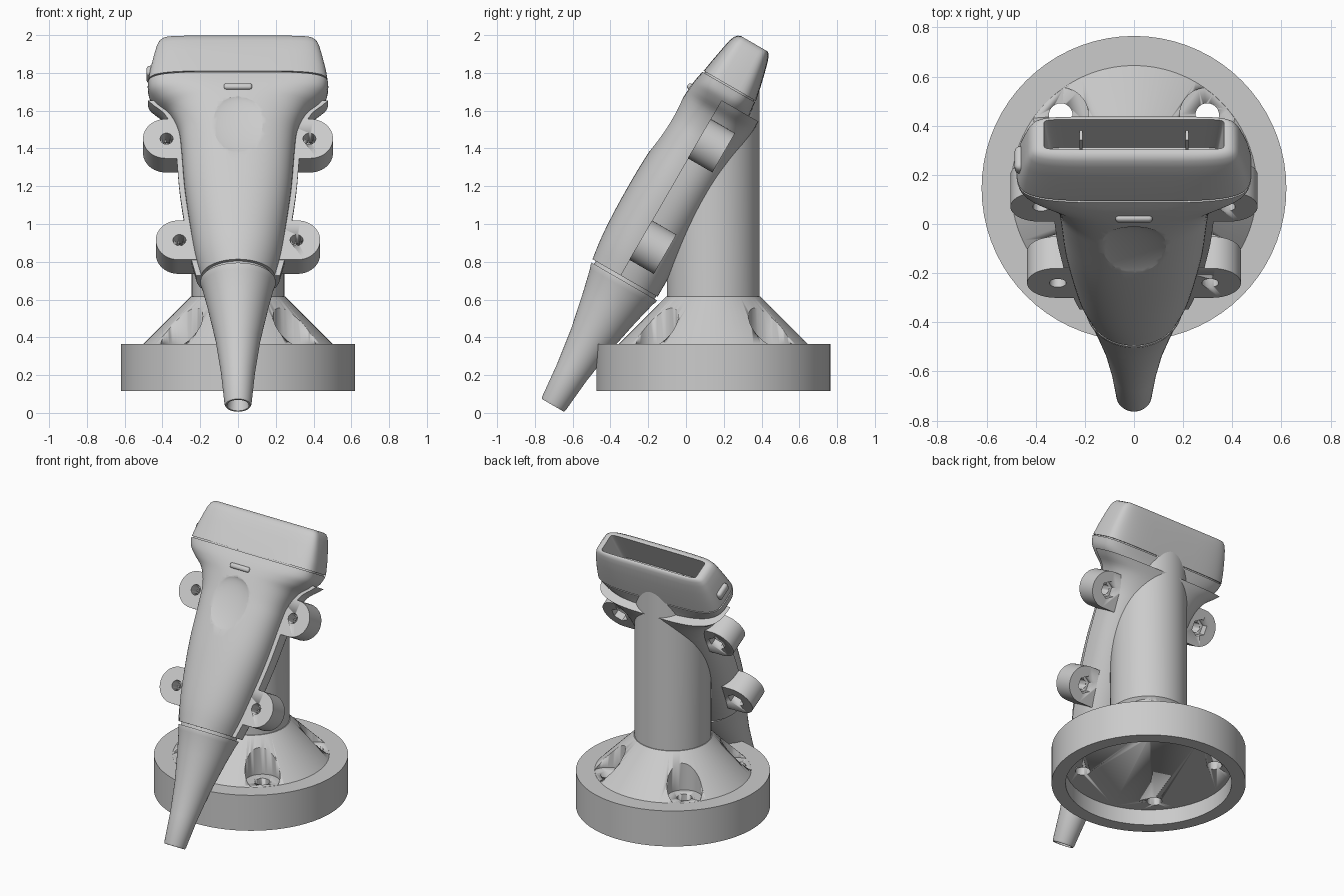
import bpy, bmesh, math
from mathutils import Matrix, Vector

if "Cube" in bpy.data.objects:
    bpy.data.objects.remove(bpy.data.objects["Cube"], do_unlink=True)

grey = bpy.data.materials.new("plain_grey")
grey.use_nodes = True
COLOUR = (0.6, 0.6, 0.6, 1)
grey.diffuse_color = COLOUR
grey.node_tree.nodes["Principled BSDF"].inputs["Base Color"].default_value = COLOUR

# Tilted frame of the handheld unit: local z runs up the handle, -y is its face
TILT = Matrix.Translation((0, -0.705, 0.04)) @ Matrix.Rotation(math.radians(-30), 4, "X")
STAND = Matrix.Translation((0, 0.145, 0))


def finish(bm, name, frame, angle=35):
    bmesh.ops.recalc_face_normals(bm, faces=bm.faces)
    mesh = bpy.data.meshes.new(name)
    bm.to_mesh(mesh)
    bm.free()
    mesh.transform(frame)
    mesh.materials.append(grey)
    ob = bpy.data.objects.new(name, mesh)
    bpy.context.collection.objects.link(ob)
    activate(ob)
    bpy.ops.object.shade_smooth_by_angle(angle=math.radians(angle))
    return ob


def activate(ob):
    bpy.ops.object.select_all(action="DESELECT")
    ob.select_set(True)
    bpy.context.view_layer.objects.active = ob


def cut(ob, cutter):
    activate(ob)
    mod = ob.modifiers.new("cut", "BOOLEAN")
    mod.operation, mod.object, mod.solver = "DIFFERENCE", cutter, "EXACT"
    bpy.ops.object.modifier_apply(modifier=mod.name)
    bpy.data.objects.remove(cutter, do_unlink=True)


def ring(z, w, front, back, n, count=72):
    """Superellipse cross-section."""
    mid, half = (back - front) / 2, (back + front) / 2
    pts = []
    for i in range(count):
        a = math.tau * i / count
        c, s = math.cos(a), math.sin(a)
        pts.append((w * math.copysign(abs(c) ** (2 / n), c),
                    mid + half * math.copysign(abs(s) ** (2 / n), s), z))
    return pts


def smooth(rows, steps=4):
    """Catmull-Rom interpolation of the stations."""
    out = []
    for i in range(len(rows) - 1):
        quad = [rows[max(i - 1, 0)], rows[i], rows[i + 1], rows[min(i + 2, len(rows) - 1)]]
        for k in range(steps):
            t = k / steps
            out.append([b + t / 2 * (c - a + t * (2 * a - 5 * b + 4 * c - d + t * (3 * (b - c) + d - a)))
                        for a, b, c, d in zip(*quad)])
    return out + [list(rows[-1])]


def loft(rows):
    bm = bmesh.new()
    loops = [[bm.verts.new(p) for p in ring(*r)] for r in rows]
    for lo, hi in zip(loops, loops[1:]):
        for i in range(len(lo)):
            j = (i + 1) % len(lo)
            bm.faces.new((lo[i], lo[j], hi[j], hi[i]))
    bm.faces.new(loops[0])
    bm.faces.new(loops[-1])
    return bm


def round_rows(pairs):
    return [(z, r, r, r, 2) for z, r in pairs]


def cylinder(name, frame, x, y, z0, z1, r, sides=40):
    bm = bmesh.new()
    bmesh.ops.create_cone(bm, cap_ends=True, segments=sides, radius1=r, radius2=r, depth=z1 - z0,
                          matrix=Matrix.Translation((x, y, (z0 + z1) / 2)))
    return finish(bm, name, frame)


def rounded_box(name, centre, size, bevel):
    bm = bmesh.new()
    bmesh.ops.create_cube(bm, size=1, matrix=Matrix.Translation(centre) @ Matrix.Diagonal((*size, 1)))
    if bevel:
        bmesh.ops.bevel(bm, geom=bm.edges[:], offset=bevel, segments=4, profile=0.5, affect="EDGES")
    return finish(bm, name, TILT, 40)


# Base: disc with hollow underside and a conical foot
base = finish(loft(round_rows([(0.225, 0.53), (0.115, 0.53), (0.115, 0.62), (0.365, 0.62),
                               (0.365, 0.5), (0.615, 0.25)])), "base", STAND)
for sx in (-1, 1):
    for sy in (-1, 1):
        cut(base, cylinder("pocket", STAND, sx * 0.298, sy * 0.298, 0.366, 0.7, 0.112))
        cut(base, cylinder("screw_hole", STAND, sx * 0.298, sy * 0.298, 0.1, 0.5, 0.048))

# Column, its top cut along the back of the cradle
bm = loft(round_rows([(0.6, 0.245), (2.0, 0.245)]))
bm.transform(TILT.inverted() @ STAND)
geom = bm.verts[:] + bm.edges[:] + bm.faces[:]
res = bmesh.ops.bisect_plane(bm, geom=geom, plane_co=(0, 0.1, 0), plane_no=(0, -1, 0), clear_outer=True)
bmesh.ops.holes_fill(bm, edges=[e for e in bm.edges if e.is_boundary])
finish(bm, "column", TILT)

# Handle body, flaring into the head: height, half width, front, back, squareness
BODY = [(0.775, 0.195, 0.205, 0.17, 2.0), (0.9, 0.225, 0.222, 0.17, 2.1), (1.07, 0.252, 0.232, 0.17, 2.2),
        (1.3, 0.282, 0.234, 0.17, 2.3), (1.54, 0.3, 0.224, 0.17, 2.4), (1.66, 0.315, 0.219, 0.165, 2.4),
        (1.76, 0.36, 0.217, 0.155, 2.5), (1.82, 0.425, 0.214, 0.142, 2.8), (1.87, 0.466, 0.208, 0.132, 3.4),
        (1.925, 0.478, 0.197, 0.126, 4.2)]
body = finish(loft(smooth(BODY)), "handle_body", TILT, 50)

# Thumb hollow on the face
bm = bmesh.new()
bmesh.ops.create_uvsphere(bm, u_segments=48, v_segments=24, radius=1)
bm.transform(Matrix.Translation((0, -0.245, 1.57)) @ Matrix.Rotation(math.radians(-5), 4, "X")
             @ Matrix.Diagonal((0.19, 0.045, 0.2, 1)))
cut(body, finish(bm, "thumb_hollow", TILT))

# Seam core and head shell with a deep window in its end
finish(loft([(1.91, 0.466, 0.186, 0.116, 4.2), (1.95, 0.466, 0.186, 0.116, 4.2)]), "seam", TILT)
HEAD = [(1.933, 0.476, 0.194, 0.126, 4.4), (2.0, 0.466, 0.183, 0.112, 4.6), (2.08, 0.448, 0.168, 0.093, 5),
        (2.14, 0.432, 0.156, 0.077, 5.5), (2.17, 0.419, 0.144, 0.066, 6), (2.185, 0.403, 0.13, 0.057, 7),
        (2.191, 0.385, 0.113, 0.047, 9), (2.191, 0.367, 0.1, 0.04, 14), (1.98, 0.345, 0.09, 0.03, 14)]
finish(loft(HEAD), "head_shell", TILT)
for sx in (-1, 1):
    rounded_box("window_rib", (sx * 0.215, 0.02, 2.04), (0.012, 0.06, 0.14), 0)

# Small face light and side button
rounded_box("face_light", (0, -0.214, 1.825), (0.15, 0.03, 0.034), 0.014)
rounded_box("side_button", (-0.463, -0.04, 2.0), (0.045, 0.11, 0.06), 0.02)

# Tapered cable sleeve with a hollow end and a collar
finish(loft(round_rows([(0.06, 0.05), (0, 0.058), (0, 0.067), (0.012, 0.072), (0.2, 0.09), (0.4, 0.119),
                        (0.6, 0.161), (0.725, 0.191), (0.745, 0.199), (0.757, 0.199)])),
       "cable_sleeve", TILT)
finish(loft(round_rows([(0.74, 0.185), (0.79, 0.185)])), "collar", TILT)

# Cradle: an offset of the body, open toward the face
rows = [(z, w + 0.028, f + 0.02, 0.193, n + 0.3) for z, w, f, b, n in smooth(BODY) if z < 1.85]
bm = loft(rows)
geom = bm.verts[:] + bm.edges[:] + bm.faces[:]
bmesh.ops.bisect_plane(bm, geom=geom, plane_co=(0, -0.034, 0), plane_no=(0, -1, 0), clear_outer=True)
bmesh.ops.holes_fill(bm, edges=[e for e in bm.edges if e.is_boundary])
finish(bm, "cradle", TILT)

# Clamp ears with a bolt hole and a hexagonal nut pocket behind
ALONG_Y = Matrix.Rotation(math.radians(-90), 4, "X")
for level, x, z, root in (("upper", 0.383, 1.61, 0.2), ("lower", 0.315, 0.99, 0.14)):
    for side, sx in (("left", 1), ("right", -1)):
        bm = bmesh.new()
        outline = [(root, z + 0.12), (root, z - 0.12)]
        for i in range(25):
            a = math.pi * (i / 24 - 0.5)
            outline.append((x + 0.12 * math.cos(a), z + 0.12 * math.sin(a)))
        face = bm.faces.new([bm.verts.new((sx * px, -0.035, pz)) for px, pz in outline])
        grown = bmesh.ops.extrude_face_region(bm, geom=[face])["geom"]
        bmesh.ops.translate(bm, vec=Vector((0, 0.15, 0)),
                            verts=[v for v in grown if isinstance(v, bmesh.types.BMVert)])
        ear = finish(bm, f"{level}_{side}_ear", TILT)
        bolt = TILT @ Matrix.Translation((sx * (x - 0.005), 0, z)) @ ALONG_Y
        cut(ear, cylinder("bolt_hole", bolt, 0, 0, -0.2, 0.2, 0.034, 32))
        cut(ear, cylinder("nut_pocket", bolt, 0, 0, 0.065, 0.2, 0.058, 6))
